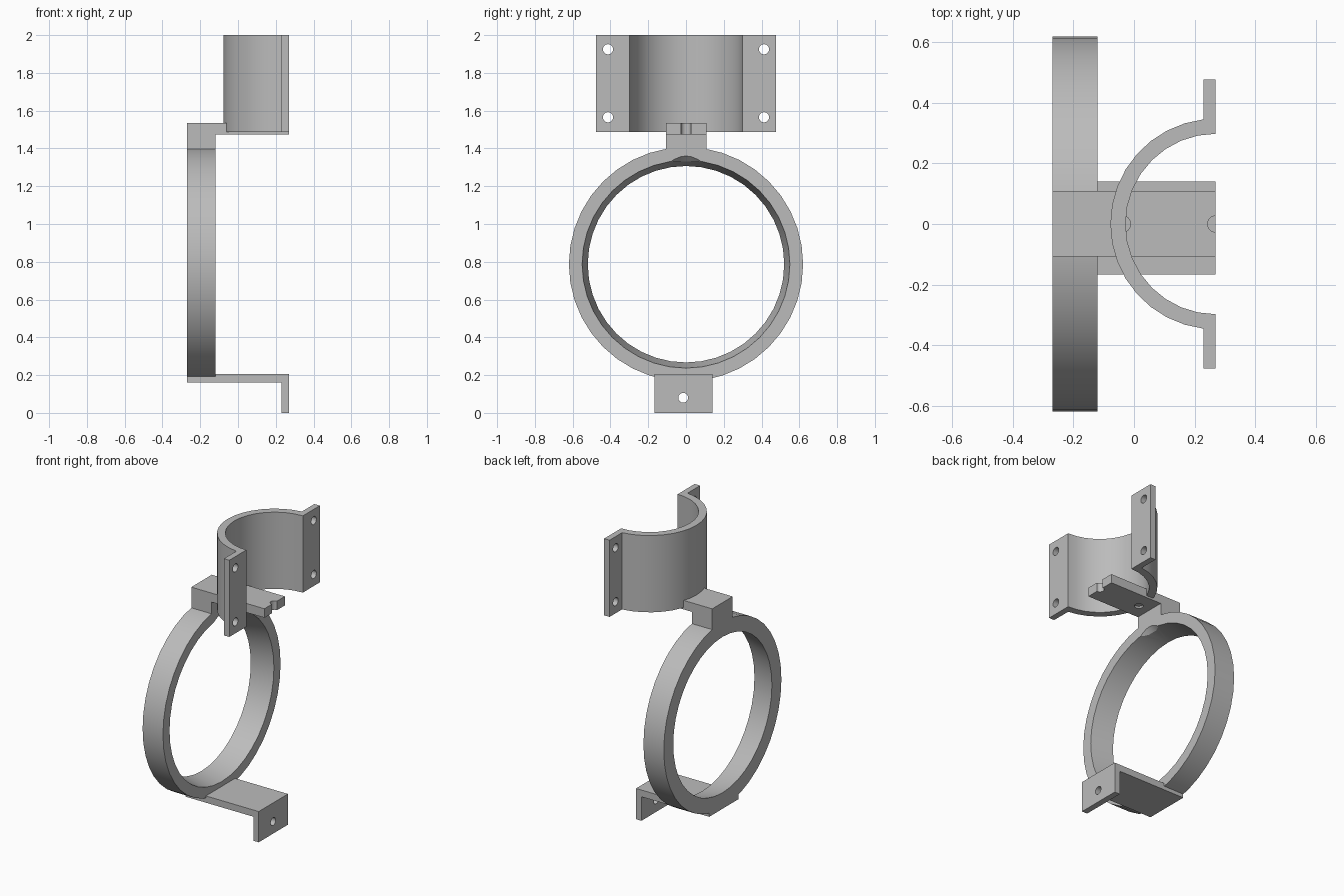
import bpy, bmesh, math
from mathutils import Matrix, Vector

cube = bpy.data.objects.get("Cube")
if cube:
    bpy.data.objects.remove(cube, do_unlink=True)

grey = bpy.data.materials.new("plain grey")
grey.use_nodes = True
colour = (0.5, 0.5, 0.5, 1)
grey.diffuse_color = colour
grey.node_tree.nodes["Principled BSDF"].inputs["Base Color"].default_value = colour


def make(name, bm):
    bmesh.ops.recalc_face_normals(bm, faces=bm.faces)
    mesh = bpy.data.meshes.new(name)
    bm.to_mesh(mesh)
    bm.free()
    mesh.materials.append(grey)
    ob = bpy.data.objects.new(name, mesh)
    bpy.context.collection.objects.link(ob)
    return ob


def extrude(name, points, offset):
    """Sweep a closed flat outline along an offset vector."""
    bm = bmesh.new()
    face = bm.faces.new([bm.verts.new(p) for p in points])
    out = bmesh.ops.extrude_face_region(bm, geom=[face])
    moved = [v for v in out["geom"] if isinstance(v, bmesh.types.BMVert)]
    bmesh.ops.translate(bm, verts=moved, vec=Vector(offset))
    return make(name, bm)


def cone_cutter(centre, r1, r2, depth, axis="Z"):
    turn = Matrix.Rotation(math.pi / 2, 4, "Y") if axis == "X" else Matrix()
    bm = bmesh.new()
    bmesh.ops.create_cone(bm, cap_ends=True, segments=24, radius1=r1, radius2=r2,
                          depth=depth, matrix=Matrix.Translation(centre) @ turn)
    ob = make("cutter", bm)
    ob.hide_render = True
    return ob


def cut(target, cutter):
    mod = target.modifiers.new("cut", "BOOLEAN")
    mod.operation = "DIFFERENCE"
    mod.solver = "EXACT"
    mod.object = cutter
    bpy.context.view_layer.objects.active = target
    bpy.ops.object.modifier_apply(modifier=mod.name)
    bpy.data.objects.remove(cutter, do_unlink=True)


# Large ring with a tapered bore, axis along x
SEG = 40
section = [(-0.27, 0.62), (-0.12, 0.62), (-0.12, 0.55), (-0.27, 0.52)]
bm = bmesh.new()
loops = []
for i in range(SEG):
    a = 2 * math.pi * i / SEG
    loops.append([bm.verts.new((x, r * math.sin(a), 0.787 + r * math.cos(a)))
                  for x, r in section])
for i in range(SEG):
    a, b = loops[i], loops[(i + 1) % SEG]
    for j in range(4):
        k = (j + 1) % 4
        bm.faces.new((a[j], a[k], b[k], b[j]))
ring = make("large_ring", bm)
# Tapered screw access under the top arm
cut(ring, cone_cutter((-0.02, 0, 1.37), 0.18, 0.0, 0.18))

# Top arm with a raised block on the ring
arm_side = [(-0.27, 1.535), (-0.27, 1.38), (-0.12, 1.38),
            (-0.12, 1.475), (0.27, 1.475), (0.27, 1.535)]
arm = extrude("top_arm", [(x, -0.107, z) for x, z in arm_side], (0, 0.216, 0))
for x in (-0.038, 0.27):
    cut(arm, cone_cutter((x, 0, 1.5), 0.027, 0.027, 0.2))

# Lower bent bracket
foot_side = [(-0.27, 0.16), (0.23, 0.16), (0.23, 0), (0.27, 0),
             (0.27, 0.205), (-0.27, 0.205)]
foot = extrude("lower_bracket", [(x, -0.167, z) for x, z in foot_side], (0, 0.308, 0))
cut(foot, cone_cutter((0.25, -0.015, 0.08), 0.026, 0.026, 0.2, "X"))

# Half-round clamp with two flanges
N = 16
CX, R_OUT, R_IN, FLANGE = 0.27, 0.348, 0.298, 0.23
lean = math.asin((CX - FLANGE) / R_OUT)


def arc(r, start, end):
    return [(CX - r * math.sin(t), r * math.cos(t))
            for t in (start + (end - start) * i / N for i in range(N + 1))]


outline = arc(R_OUT, lean, math.pi - lean)
outline += [(FLANGE, -0.477), (CX, -0.477)]
outline += arc(R_IN, math.pi, 0)
outline += [(CX, 0.477), (FLANGE, 0.477)]
clamp = extrude("half_clamp", [(x, y, 1.488) for x, y in outline], (0, 0, 0.512))
for y in (-0.413, 0.413):
    for z in (1.565, 1.925):
        cut(clamp, cone_cutter((0.25, y, z), 0.027, 0.027, 0.2, "X"))

# Smooth the curved walls, keep the corners crisp
bpy.ops.object.select_all(action="DESELECT")
for ob in (ring, arm, foot, clamp):
    ob.select_set(True)
bpy.context.view_layer.objects.active = ring
bpy.ops.object.shade_smooth_by_angle(angle=math.radians(30))
